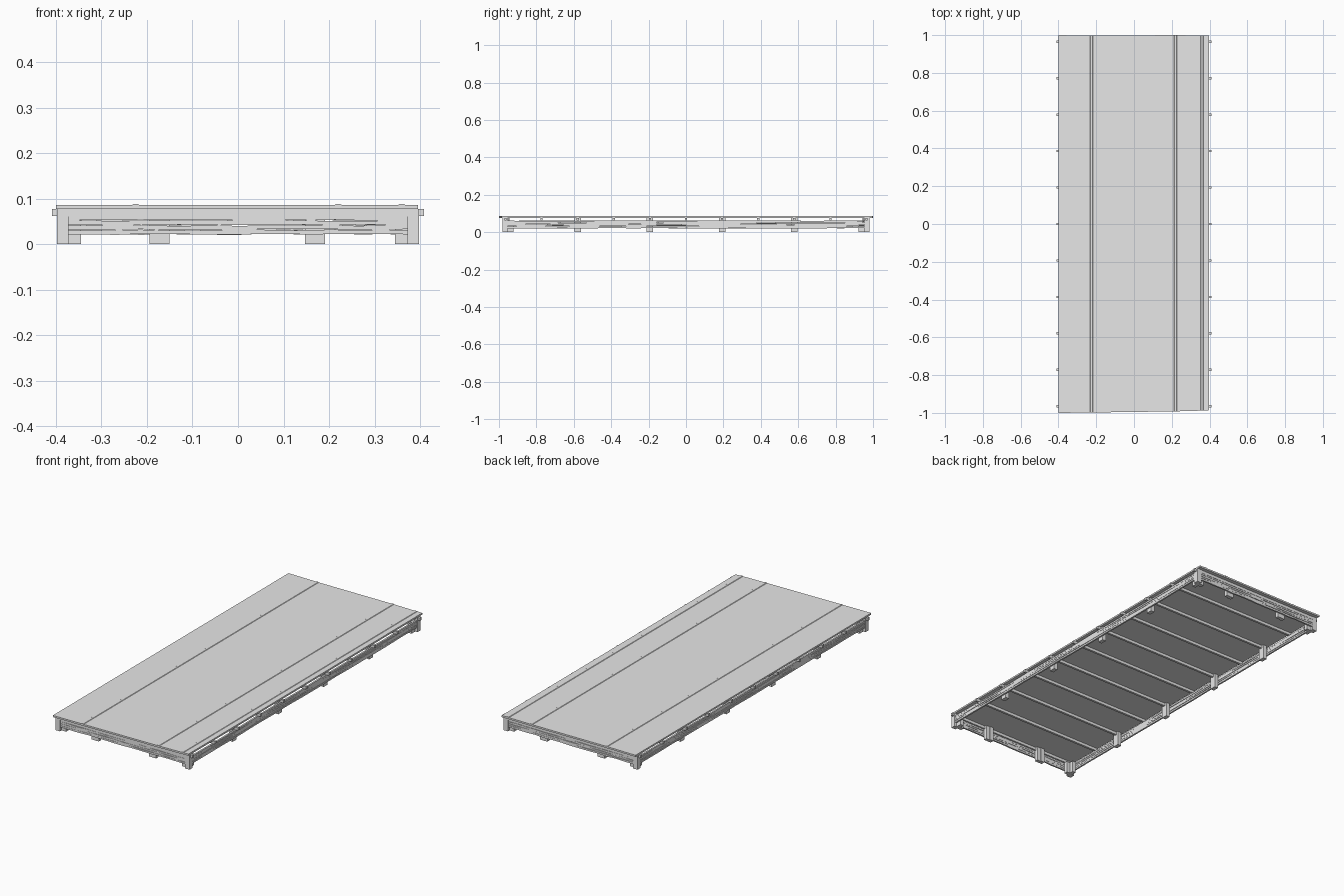
import bpy
import bmesh
import random

random.seed(4)

cube = bpy.data.objects.get("Cube")
if cube:
    bpy.data.objects.remove(cube, do_unlink=True)

# One plain material for the bare boards
GREY = (0.8, 0.8, 0.8, 1)
mat = bpy.data.materials.new("bare grey wood")
mat.use_nodes = True
mat.diffuse_color = GREY
mat.node_tree.nodes["Principled BSDF"].inputs["Base Color"].default_value = GREY


def finish(name, bm):
    bmesh.ops.recalc_face_normals(bm, faces=bm.faces[:])
    mesh = bpy.data.meshes.new(name)
    bm.to_mesh(mesh)
    bm.free()
    mesh.materials.append(mat)
    obj = bpy.data.objects.new(name, mesh)
    bpy.context.collection.objects.link(obj)
    return obj


def loft(name, rings):
    """Skin a list of equal rings and cap both ends."""
    bm = bmesh.new()
    rows = [[bm.verts.new(p) for p in ring] for ring in rings]
    n = len(rows[0])
    for a, b in zip(rows, rows[1:]):
        for i in range(n):
            j = (i + 1) % n
            bm.faces.new((a[i], a[j], b[j], b[i]))
    bm.faces.new(rows[0])
    bm.faces.new(rows[-1])
    return finish(name, bm)


def box(name, x, y, z):
    rings = [[(x[0], v, z[0]), (x[1], v, z[0]), (x[1], v, z[1]), (x[0], v, z[1])] for v in y]
    return loft(name, rings)


def slat(name, axis, half, offset, z, height, thick):
    """Rough-sawn board with wavering top and bottom edges."""
    steps = 14
    rings = []
    for i in range(steps + 1):
        t = -half + 2 * half * i / steps
        low = z - height / 2 + random.uniform(-0.0015, 0.0015)
        high = z + height / 2 + random.uniform(-0.0015, 0.0015)
        ring = []
        for d, h in ((0, low), (thick, low), (thick, high), (0, high)):
            p = offset + d
            ring.append((t, p, h) if axis == "x" else (p, t, h))
        rings.append(ring)
    return loft(name, rings)


# Deck boards, with slightly uneven ends
BOTTOM, TOP = 0.077, 0.086
seams = [-0.4, -0.225, 0.22, 0.36, 0.396]
fronts = [-1.0, -0.998, -0.992, -0.988, -0.986]
backs = [1.0, 0.997, 1.0, 0.998, 0.998]
for i in range(len(seams) - 1):
    rings = []
    for k in (i, i + 1):
        x = seams[k]
        rings.append([(x, fronts[k], BOTTOM), (x, backs[k], BOTTOM),
                      (x, backs[k], TOP), (x, fronts[k], TOP)])
    loft(f"deck_board_{i + 1}", rings)

# Low raised edges where the boards meet
for i, x in enumerate(seams[1:-1]):
    rings = [[(x - 0.01, y, TOP - 0.002), (x + 0.01, y, TOP - 0.002),
              (x + 0.005, y, TOP + 0.002), (x - 0.005, y, TOP + 0.002)]
             for y in (fronts[i + 1], backs[i + 1])]
    loft(f"deck_seam_{i + 1}", rings)

# Cross beams poking out on both sides
for i in range(11):
    y = -0.965 + i * 0.193
    box(f"cross_beam_{i + 1}", (-0.409, 0.409), (y - 0.006, y + 0.006), (0.062, BOTTOM))

# Corner posts, each with a set-back leg along both sides
for sx, side in ((-1, "right"), (1, "left")):
    for sy, end in ((-1, "front"), (1, "back")):
        def span(s, a, b):
            return sorted((s * a, s * b))
        name = f"{end}_{side}_corner"
        box(f"{name}_post", span(sx, 0.372, 0.398), span(sy, 0.954, 0.98), (0, BOTTOM))
        box(f"{name}_end_leg", span(sx, 0.345, 0.372), span(sy, 0.945, 0.966), (0, 0.062))
        box(f"{name}_side_leg", span(sx, 0.364, 0.385), span(sy, 0.923, 0.954), (0, 0.062))

# Middle posts at the ends, made of two boards
for sy, end in ((-1, "front"), (1, "back")):
    for i, x in enumerate((-0.172, 0.169)):
        for k, depth in ((-1, 0.945), (1, 0.949)):
            xs = sorted((x, x + k * 0.022))
            box(f"{end}_post_{i + 1}_board_{(k + 3) // 2}", xs,
                sorted((sy * depth, sy * 0.967)), (0, BOTTOM))

# Middle posts along the sides
for sx, side in ((-1, "right"), (1, "left")):
    for i in range(4):
        y = -0.579 + i * 0.386
        box(f"{side}_post_{i + 1}", sorted((sx * 0.364, sx * 0.386)),
            (y - 0.017, y + 0.017), (0, BOTTOM))

# Rough slats closing the ends and sides, with narrow gaps
THICK = 0.009
for i in range(4):
    z = 0.026 + i * 0.0103
    for s, end, side in ((-1, "front", "right"), (1, "back", "left")):
        slat(f"{end}_slat_{i + 1}", "x", 0.373, s * 0.972 - THICK / 2, z, 0.0092, THICK)
        slat(f"{side}_slat_{i + 1}", "y", 0.955, s * 0.39 - THICK / 2, z, 0.0092, THICK)

# Rails under the deck at both ends
for s, end in ((-1, "front"), (1, "back")):
    box(f"{end}_rail", (-0.373, 0.373), sorted((s * 0.966, s * 0.978)), (0.061, BOTTOM))
